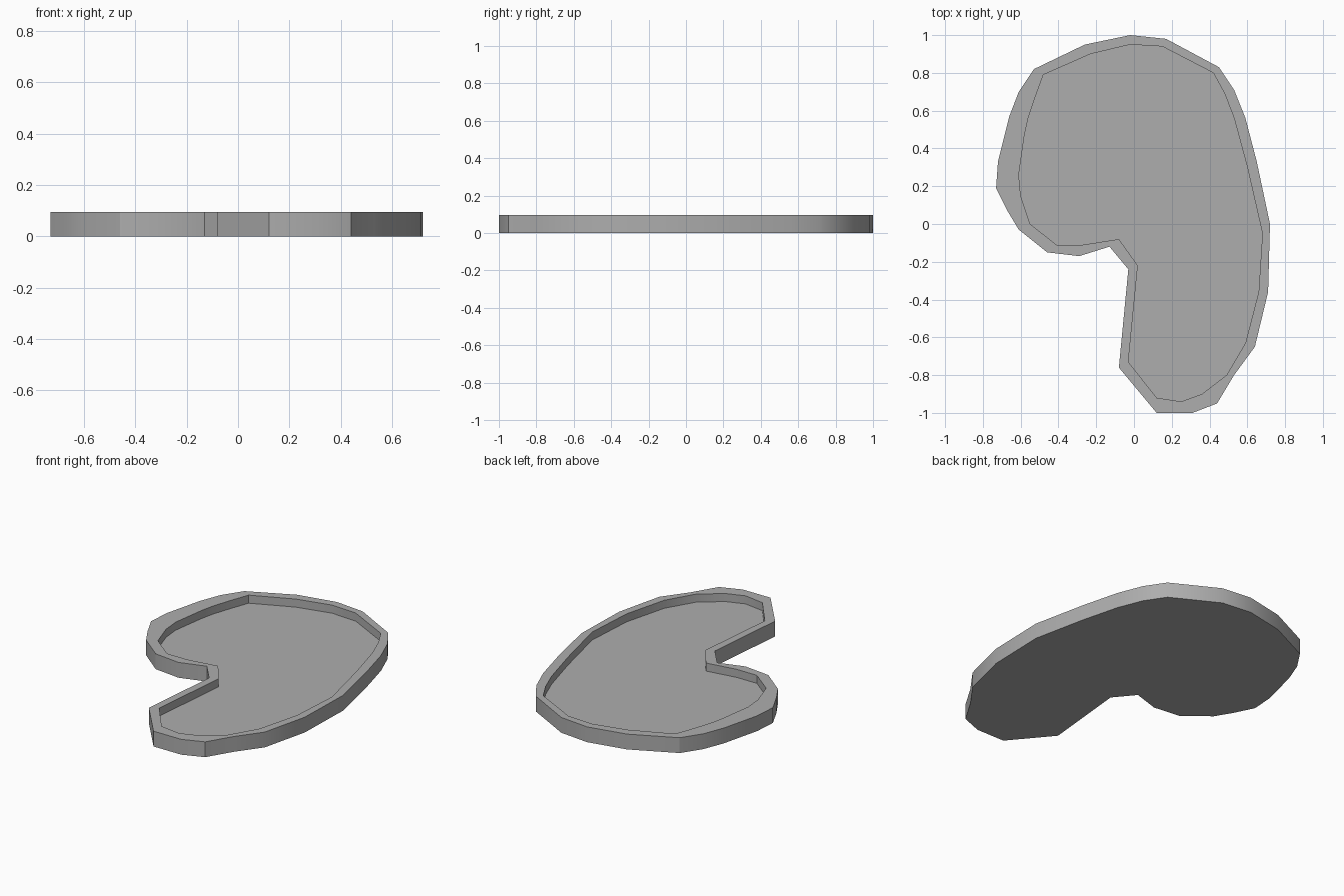
import bpy
import bmesh
import math

# Remove the default cube only
default_cube = bpy.data.objects.get("Cube")
if default_cube:
    bpy.data.objects.remove(default_cube, do_unlink=True)

TOP_HEIGHT = 0.095
FLOOR_HEIGHT = 0.045

# Outer and inner outlines of the rim, clockwise from the back
outer_outline = [
    (-.02, 1), (.17, .98), (.45, .83), (.53, .71), (.59, .56), (.65, .33),
    (.72, 0), (.71, -.36), (.64, -.65), (.53, -.8), (.44, -.95), (.31, -1),
    (.12, -1), (-.08, -.76), (-.03, -.24), (-.13, -.12), (-.29, -.17),
    (-.46, -.15), (-.61, -.03), (-.67, .07), (-.73, .19), (-.72, .33),
    (-.66, .57), (-.61, .7), (-.53, .82), (-.26, .95)]
inner_outline = [
    (-.02, .95), (.15, .94), (.42, .8), (.48, .69), (.53, .56), (.6, .3),
    (.68, -.05), (.66, -.36), (.59, -.63), (.49, -.8), (.36, -.9), (.25, -.94),
    (.12, -.92), (-.03, -.73), (.02, -.22), (-.08, -.08), (-.27, -.11),
    (-.41, -.11), (-.55, 0), (-.6, .15), (-.61, .26), (-.58, .47),
    (-.56, .56), (-.52, .68), (-.48, .79), (-.23, .9)]


def make_material(name, colour):
    material = bpy.data.materials.new(name)
    material.use_nodes = True
    material.diffuse_color = colour
    shader = material.node_tree.nodes["Principled BSDF"]
    shader.inputs["Base Color"].default_value = colour
    return material


def add_ring(mesh, outline, height):
    return [mesh.verts.new((x, y, height)) for x, y in outline]


def join_rings(mesh, first, second):
    for i in range(len(first)):
        j = (i + 1) % len(first)
        mesh.faces.new((first[i], first[j], second[j], second[i]))


# Tray: underside, outer wall, flat rim, inner wall and sunken floor
mesh = bmesh.new()
rings = [
    add_ring(mesh, outer_outline, 0),
    add_ring(mesh, outer_outline, TOP_HEIGHT),
    add_ring(mesh, inner_outline, TOP_HEIGHT),
    add_ring(mesh, inner_outline, FLOOR_HEIGHT)]
for lower, upper in zip(rings, rings[1:]):
    join_rings(mesh, lower, upper)
caps = [mesh.faces.new(rings[0]), mesh.faces.new(rings[-1])]
bmesh.ops.triangulate(mesh, faces=caps)
bmesh.ops.recalc_face_normals(mesh, faces=mesh.faces)

tray_data = bpy.data.meshes.new("curved_tray")
mesh.to_mesh(tray_data)
mesh.free()
tray_data.materials.append(make_material("mid grey", (0.42, 0.42, 0.42, 1)))
tray = bpy.data.objects.new("curved_tray", tray_data)
bpy.context.collection.objects.link(tray)

# Soft wall shading with crisp rim edges
bpy.ops.object.select_all(action="DESELECT")
tray.select_set(True)
bpy.context.view_layer.objects.active = tray
bpy.ops.object.shade_smooth_by_angle(angle=math.radians(30))
